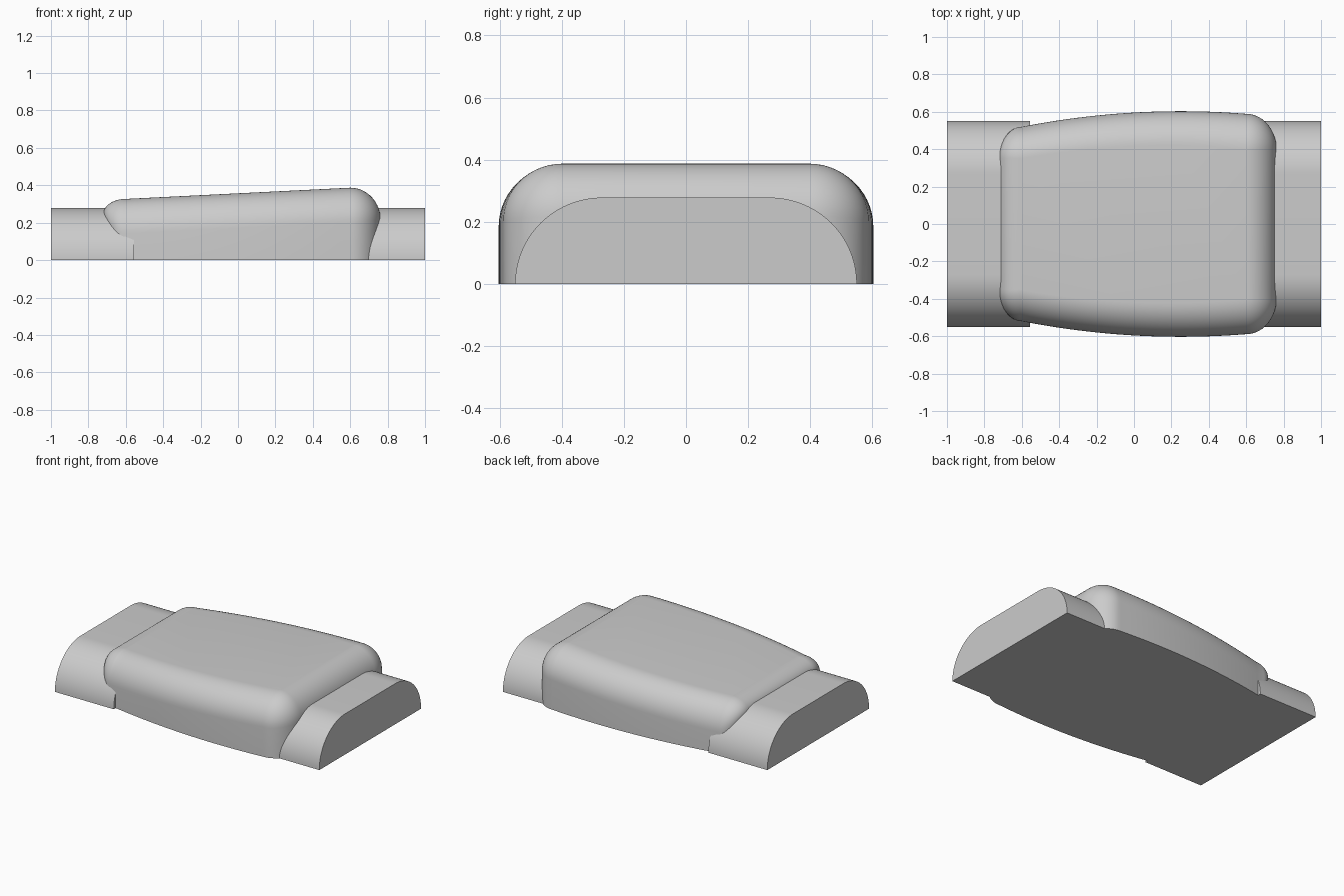
import bpy, bmesh
from math import sin, cos, pi

if "Cube" in bpy.data.objects:
    bpy.data.objects.remove(bpy.data.objects["Cube"])

grey = bpy.data.materials.new("light grey")
grey.use_nodes = True
colour = (0.6, 0.6, 0.6, 1)
grey.diffuse_color = colour
grey.node_tree.nodes["Principled BSDF"].inputs["Base Color"].default_value = colour


def loft(name, rings):
    """Join equal closed rings of points and cap both ends."""
    bm = bmesh.new()
    loops = [[bm.verts.new(p) for p in ring] for ring in rings]
    n = len(loops[0])
    for a, b in zip(loops, loops[1:]):
        for i in range(n):
            j = (i + 1) % n
            bm.faces.new((a[i], a[j], b[j], b[i]))
    bm.faces.new(loops[0])
    bm.faces.new(loops[-1])
    bmesh.ops.recalc_face_normals(bm, faces=bm.faces)
    mesh = bpy.data.meshes.new(name)
    bm.to_mesh(mesh)
    bm.free()
    mesh.materials.append(grey)
    obj = bpy.data.objects.new(name, mesh)
    bpy.context.collection.objects.link(obj)
    bpy.ops.object.select_all(action="DESELECT")
    obj.select_set(True)
    bpy.context.view_layer.objects.active = obj
    bpy.ops.object.shade_smooth_by_angle(angle=pi / 5)
    return obj


# End bars: flat-bottomed strap with quarter-round shoulders
half = [(0.27 + 0.28 * cos(a * pi / 48), 0.278 * sin(a * pi / 48)) for a in range(25)]
section = half + [(-y, z) for y, z in reversed(half)]
for name, x0, x1 in (("right_strap", -1, -0.555), ("left_strap", 0.5, 1)):
    loft(name, [[(x, y, z) for y, z in section] for x in (x0, x1)])


# Body: bowed plan outline, sloping top and rounded rim
def lerp(a, b, x):
    return a + (b - a) * (x + 0.6) / 1.2


def core_y(x):
    return 0.603 - 0.083 * ((x - 0.25) / 0.85) ** 2 - lerp(0.17, 0.19, x)


STEPS = 14
quarter = [i * pi / 2 / STEPS for i in range(STEPS + 1)]
# Each entry is a point of the flat top and its outward direction
back = [(0.6, core_y(0.6), cos(a), sin(a)) for a in quarter]
for i in range(1, 24):
    x = 0.6 - i * 0.05
    back.append((x, core_y(x), 0, 1))
back += [(-0.6, core_y(-0.6), -sin(a), cos(a)) for a in quarter]
outline = back + [(x, -y, nx, -ny) for x, y, nx, ny in reversed(back)]


def body_ring(angle, floor=False):
    ring = []
    for x, y, nx, ny in outline:
        reach_x = lerp(0.12, 0.162, x)
        reach_y = lerp(0.17, 0.19, x)
        drop = lerp(0.08, 0.17, x) * nx * nx + 0.185 * ny * ny
        z = 0 if floor else lerp(0.327, 0.387, x) - drop * (1 - sin(angle))
        ring.append((x + reach_x * nx * cos(angle), y + reach_y * ny * cos(angle), z))
    return ring


# The last ring stops just short of the flat top so no points coincide
rim = [body_ring(a) for a in quarter[:-1]] + [body_ring(pi / 2 - 0.01)]
loft("body", [body_ring(0, floor=True)] + rim)
